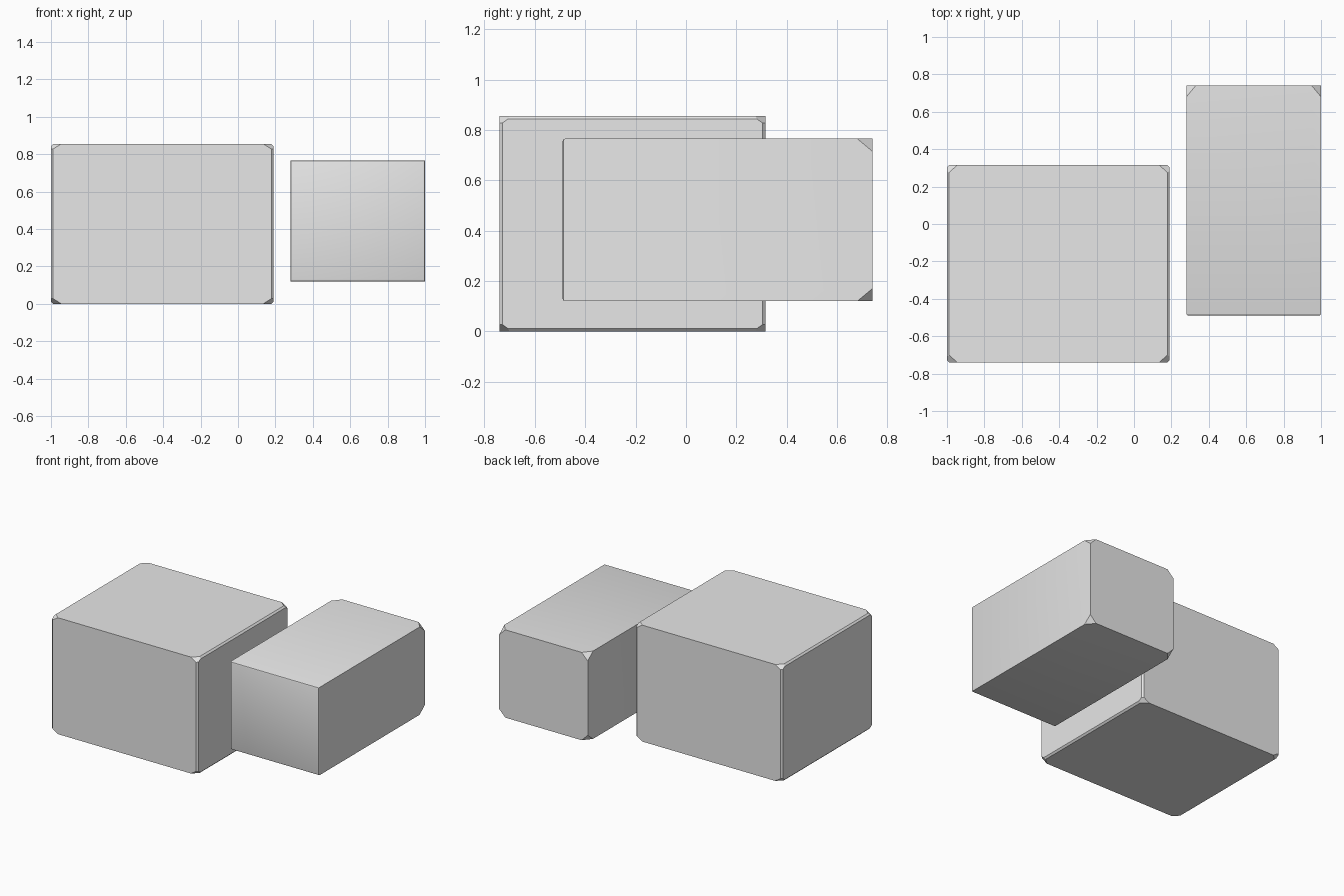
import bpy
import bmesh
import math
from mathutils import Vector

cube = bpy.data.objects.get("Cube")
if cube:
    bpy.data.objects.remove(cube, do_unlink=True)

# Single light grey finish
grey = bpy.data.materials.new("light_grey")
grey.use_nodes = True
grey.diffuse_color = (0.8, 0.8, 0.8, 1)
grey.node_tree.nodes["Principled BSDF"].inputs["Base Color"].default_value = (0.8, 0.8, 0.8, 1)


def chipped_block(name, low, high, cut, corner_test, edge_test, width, segments):
    """Box with chosen corners clipped off and chosen long edges eased."""
    low, high, cut = Vector(low), Vector(high), Vector(cut)
    size, centre = high - low, (low + high) / 2
    bm = bmesh.new()
    bmesh.ops.create_cube(bm, size=1)
    # Clip corners in units of the cut, so each axis gets its own distance
    bmesh.ops.scale(bm, vec=[s / c for s, c in zip(size, cut)], verts=bm.verts)
    corners = [v for v in bm.verts if corner_test(v.co)]
    bmesh.ops.bevel(bm, geom=corners, offset=1, segments=1, affect='VERTICES')
    bmesh.ops.scale(bm, vec=cut, verts=bm.verts)
    # Ease the long edges
    edges = [e for e in bm.edges if e.calc_length() > 0.3 and edge_test(e, size)]
    bmesh.ops.bevel(bm, geom=edges, offset=width, segments=segments,
                    profile=0.5, affect='EDGES', clamp_overlap=True)
    bmesh.ops.translate(bm, vec=centre, verts=bm.verts)
    bmesh.ops.recalc_face_normals(bm, faces=bm.faces)
    mesh = bpy.data.meshes.new(name)
    bm.to_mesh(mesh)
    bm.free()
    mesh.materials.append(grey)
    block = bpy.data.objects.new(name, mesh)
    bpy.context.collection.objects.link(block)
    return block


def around_sides(edge, size):
    a, b = (v.co for v in edge.verts)
    return abs(a.x - b.x) < 0.1


def around_front(edge, size):
    return all(v.co.y < -size.y / 2 + 0.01 for v in edge.verts)


# Large block, every corner clipped
chipped_block("large_block", (-1, -0.74, 0), (0.19, 0.315, 0.855),
              (0.055, 0.05, 0.035), lambda co: True, around_sides, 0.012, 1)

# Small raised block, back corners clipped and front rim softened
small = chipped_block("small_block", (0.28, -0.49, 0.12), (1, 0.74, 0.765),
                      (0.05, 0.06, 0.05), lambda co: co.y > 0, around_front, 0.01, 2)
bpy.ops.object.select_all(action='DESELECT')
small.select_set(True)
bpy.context.view_layer.objects.active = small
bpy.ops.object.shade_smooth_by_angle(angle=math.radians(30))
